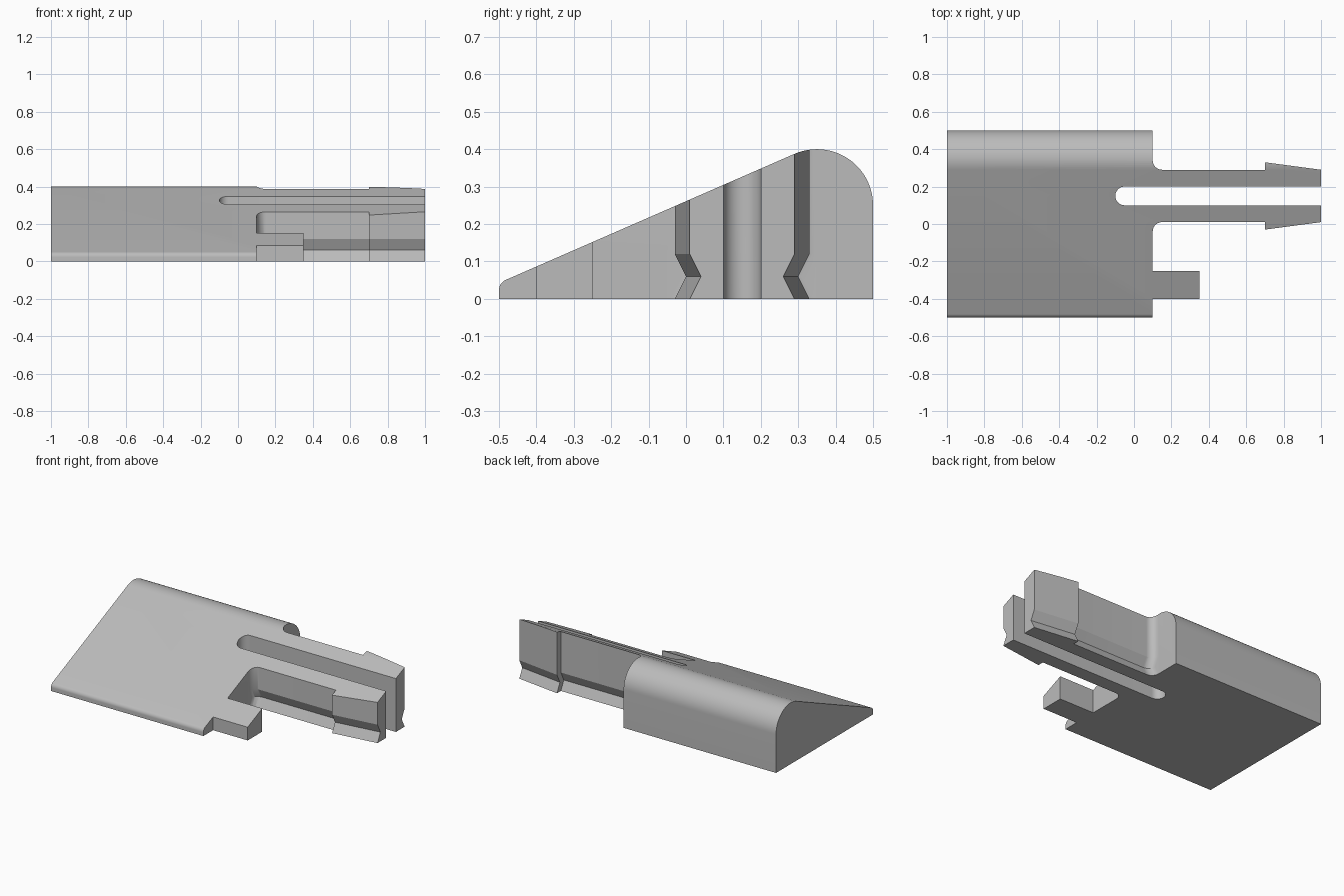
import bpy, bmesh, math
from mathutils import Vector

if "Cube" in bpy.data.objects:
    bpy.data.objects.remove(bpy.data.objects["Cube"])

grey = bpy.data.materials.new("plain grey")
grey.diffuse_color = (0.5, 0.5, 0.5, 1)
grey.use_nodes = True
grey.node_tree.nodes["Principled BSDF"].inputs["Base Color"].default_value = grey.diffuse_color


def arc(cx, cy, r, a0, a1, n):
    """Points on a circular arc, angles in degrees."""
    return [(cx + r * math.cos(math.radians(a0 + (a1 - a0) * i / n)),
             cy + r * math.sin(math.radians(a0 + (a1 - a0) * i / n))) for i in range(n + 1)]


def loft(name, sections):
    """Closed solid through matching rings of points."""
    bm = bmesh.new()
    rings = [[bm.verts.new(p) for p in s] for s in sections]
    bm.faces.new(rings[0])
    bm.faces.new(rings[-1])
    for a, b in zip(rings, rings[1:]):
        for i in range(len(a)):
            j = (i + 1) % len(a)
            bm.faces.new((a[i], a[j], b[j], b[i]))
    bmesh.ops.recalc_face_normals(bm, faces=bm.faces)
    me = bpy.data.meshes.new(name)
    bm.to_mesh(me)
    bm.free()
    me.materials.append(grey)
    ob = bpy.data.objects.new(name, me)
    bpy.context.collection.objects.link(ob)
    return ob


def boolean(target, tool, op):
    m = target.modifiers.new(op.lower(), 'BOOLEAN')
    m.operation, m.object, m.solver = op, tool, 'EXACT'
    bpy.context.view_layer.objects.active = target
    bpy.ops.object.modifier_apply(modifier=m.name)
    bpy.data.objects.remove(tool)


# Wedge side profile (y, z): flat base, rounded back, sloped top, rounded nose
profile = ([(-0.5, 0), (0.5, 0)] + arc(0.35, 0.25, 0.15, 0, 113.5, 24)
           + arc(-0.47, 0.023, 0.03, 113.5, 180, 8))
body = loft("clip_body", [[(x, y, z) for y, z in profile] for x in (-1, 1)])

# Outer edge of the front arm (x, y), mirrored about y = 0.15 for the rear arm
fillet = arc(0.15, -0.04, 0.05, 180, 90, 10)
arm = fillet + [(0.7, 0.01)]
barb = [(0.7, -0.03), (1, 0.01)]
mirror = lambda pts: [(x, 0.3 - y) for x, y in pts]

# Plan outline (x, y): plate, tab, two barbed arms and the round-ended slot
outline = ([(-1.1, -0.6), (0.1, -0.6), (0.1, -0.4), (0.35, -0.4), (0.35, -0.25), (0.1, -0.25)]
           + arm + barb + [(1, 0.1)]
           + arc(-0.05, 0.15, 0.05, 270, 90, 16) + [(1, 0.2)]
           + mirror((arm + barb)[::-1]) + [(0.1, 0.6), (-1.1, 0.6)])
plan = loft("plan_cutter", [[(x, y, z) for x, y in outline] for z in (-0.1, 0.6)])
boolean(body, plan, 'INTERSECT')

# V grooves low along the outer side of both arms and barbs
for side in (1, -1):
    for path in (arm, [barb[0], (1.03, 0.014)]):
        secs = []
        for x, y in path:
            ring = [(y - 0.01, -0.02), (y + 0.03, 0.06), (y - 0.01, 0.14)]
            secs.append([(x, b if side == 1 else 0.3 - b, z) for b, z in ring])
        boolean(body, loft("groove_cutter", secs), 'DIFFERENCE')

# Smooth rounded parts, crisp edges
bpy.ops.object.select_all(action='DESELECT')
body.select_set(True)
bpy.context.view_layer.objects.active = body
bpy.ops.object.shade_smooth_by_angle(angle=math.radians(25))
